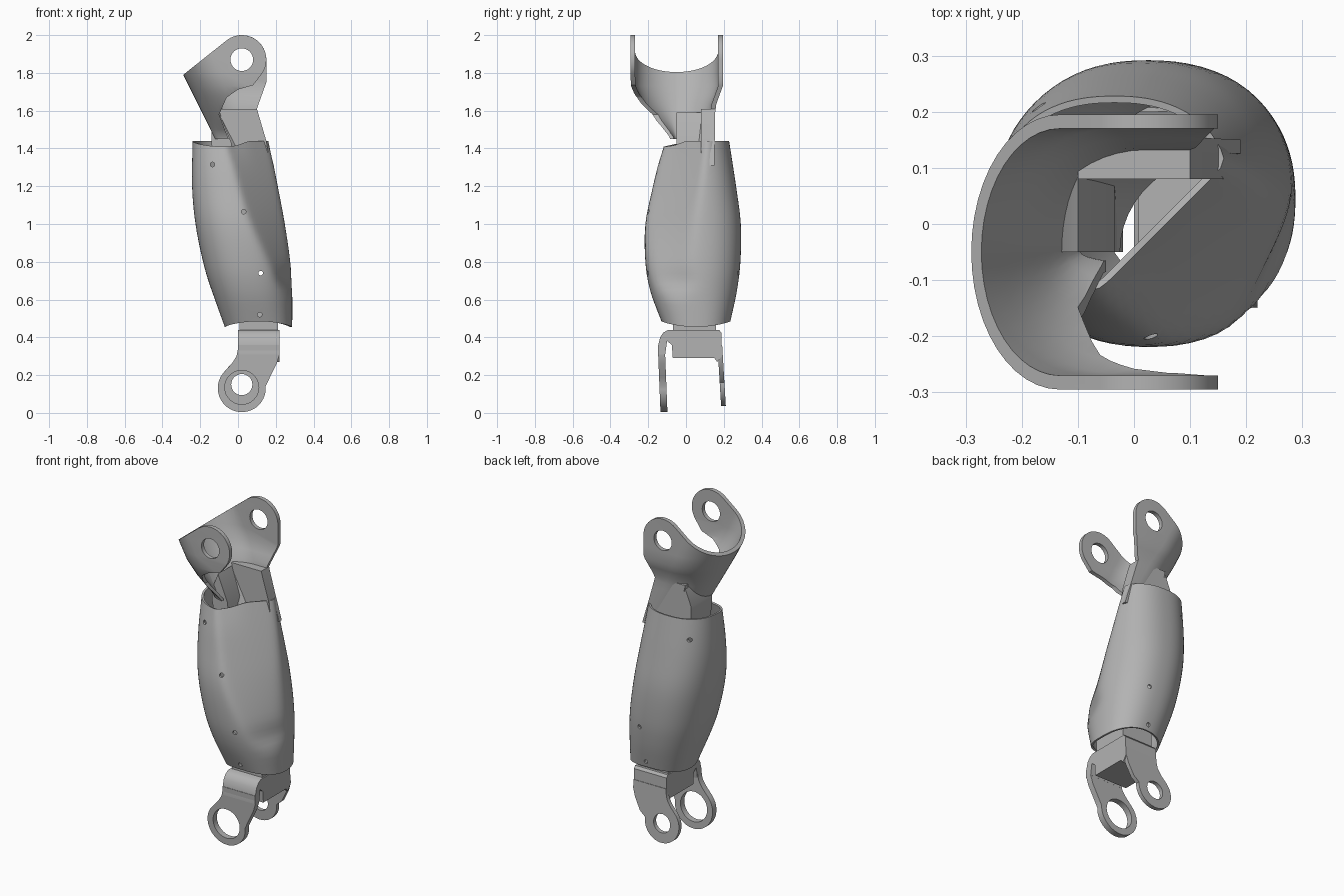
import bpy, bmesh
from math import sin, cos, radians, pi

if "Cube" in bpy.data.objects:
    bpy.data.objects.remove(bpy.data.objects["Cube"])

grey = bpy.data.materials.new("matte grey")
grey.use_nodes = True
grey.diffuse_color = (0.45, 0.45, 0.45, 1)
grey.node_tree.nodes["Principled BSDF"].inputs["Base Color"].default_value = (0.45, 0.45, 0.45, 1)


def solid(name, rings, capped=True):
    """Skin a stack of equal-length closed rings."""
    bm = bmesh.new()
    rows = [[bm.verts.new(p) for p in ring] for ring in rings]
    n = len(rows[0])
    for a, b in zip(rows, rows[1:]):
        for j in range(n):
            k = (j + 1) % n
            bm.faces.new((a[j], a[k], b[k], b[j]))
    if capped:
        bm.faces.new(rows[0][::-1])
        bm.faces.new(rows[-1])
        bmesh.ops.recalc_face_normals(bm, faces=bm.faces)
    mesh = bpy.data.meshes.new(name)
    bm.to_mesh(mesh)
    bm.free()
    mesh.materials.append(grey)
    ob = bpy.data.objects.new(name, mesh)
    bpy.context.collection.objects.link(ob)
    return ob


def plate(name, pts, y0, y1, lean=0):
    """Front outline (x, z) given depth along y, optionally leaning with height."""
    return solid(name, [[(x, y + lean * z, z) for x, z in pts] for y in (y0, y1)])


def bar(name, pts, x0, x1):
    """Side outline (y, z) given width along x."""
    return solid(name, [[(x, y, z) for y, z in pts] for x in (x0, x1)])


def arc(cx, cz, r, a0, a1, n=28):
    angles = [radians(a0 + (a1 - a0) * i / n) for i in range(n + 1)]
    return [(cx + r * cos(a), cz + r * sin(a)) for a in angles]


def pin(cx, cz, r, y0, y1):
    return plate("cutter", arc(cx, cz, r, 0, 348, 29), y0, y1)


def carve(ob, *steps):
    """Run boolean steps (operation, cutter), bake them and drop the cutters."""
    for op, cutter in steps:
        cutter.hide_render = True
        mod = ob.modifiers.new(op, 'BOOLEAN')
        mod.operation, mod.object, mod.solver = op, cutter, 'EXACT'
    bpy.context.view_layer.update()
    graph = bpy.context.evaluated_depsgraph_get()
    baked = bpy.data.meshes.new_from_object(ob.evaluated_get(graph))
    ob.modifiers.clear()
    ob.data = baked
    for _, cutter in steps:
        bpy.data.objects.remove(cutter)


def lerp(table, z):
    """Piecewise linear lookup in ascending (z, value) pairs."""
    for (z0, v0), (z1, v1) in zip(table, table[1:]):
        if z <= z1:
            break
    return v0 + (v1 - v0) * (z - z0) / (z1 - z0)


# Sleeve: oval sections with a flat scoop that fades out toward the bottom
# rows: z, x min, x max, y min, y max, scoop distance, scoop direction
SECTIONS = [
    (0.47, -0.07, 0.287, -0.13, 0.235, 0.40, -20),
    (0.65, -0.14, 0.287, -0.19, 0.27, 0.265, -20),
    (0.80, -0.185, 0.278, -0.215, 0.288, 0.235, -28),
    (1.00, -0.225, 0.25, -0.215, 0.29, 0.178, -35),
    (1.20, -0.243, 0.215, -0.175, 0.265, 0.115, -40),
    (1.44, -0.24, 0.17, -0.12, 0.228, 0.04, -45),
]


def spline(rows, steps=5):
    out = []
    for i in range(len(rows) - 1):
        p0, p1 = rows[max(i - 1, 0)], rows[i]
        p2, p3 = rows[i + 1], rows[min(i + 2, len(rows) - 1)]
        for s in range(steps):
            t = s / steps
            out.append([b + t / 2 * (c - a + t * (2 * a - 5 * b + 4 * c - d + t * (3 * (b - c) + d - a)))
                        for a, b, c, d in zip(p0, p1, p2, p3)])
    return out + [rows[-1]]


def sleeve_ring(z, xa, xb, ya, yb, dist, turn, n=80):
    cx, cy, hx, hy = (xa + xb) / 2, (ya + yb) / 2, (xb - xa) / 2, (yb - ya) / 2
    f = radians(turn)
    gap = dist - cx * cos(f) - cy * sin(f)
    bottom, top = max(0, 1 - (z - 0.47) / 0.15), max(0, 1 - (1.44 - z) / 0.15)
    ring = []
    for j in range(n):
        a = 2 * pi * j / n
        r = (abs(cos(a) / hx) ** 2.3 + abs(sin(a) / hy) ** 2.3) ** (-1 / 2.3)
        c = cos(a - f)
        if c > 0.05:
            r = (r ** -24 + (gap / c) ** -24) ** (-1 / 24)
        dip = 0.03 * max(0, cos(a + radians(105))) ** 2
        ring.append((cx + r * cos(a), cy + r * sin(a), z - 0.015 * bottom * cos(2 * a) - dip * top))
    return ring


sleeve = solid("sleeve", [sleeve_ring(*row) for row in spline(SECTIONS)], capped=False)
wall = sleeve.modifiers.new("wall", 'SOLIDIFY')
wall.thickness, wall.offset = 0.012, -1

# Screw holes in the front and back of the sleeve
front_holes = [(-0.135, 1.315), (0.03, 1.065), (0.12, 0.74), (0.115, 0.52)]
back_holes = [(-0.17, 1.32), (0.12, 0.74), (0.1, 0.52)]
carve(sleeve,
      *[('DIFFERENCE', pin(x, z, 0.012, -0.4, 0)) for x, z in front_holes],
      *[('DIFFERENCE', pin(x, z, 0.012, 0.05, 0.4)) for x, z in back_holes])

# Upper yoke: a leaning U-shaped wall, trimmed to a different outline on each half
SEAM = -0.05
FRONT_Y = [(1.3, -0.08), (1.46, -0.1), (1.55, -0.19), (1.635, -0.25), (1.74, -0.295), (2.1, -0.295)]
BACK_Y = [(1.3, 0.15), (1.62, 0.155), (1.73, 0.195), (2.1, 0.195)]


def u_ring(z):
    cx = -0.07 + 0.5 * (1.79 - z)
    ya, yb = lerp(FRONT_Y, z), lerp(BACK_Y, z)

    def path(t):
        pts = [(0.4, ya + t)]
        for i in range(25):
            a = pi * i / 24
            h = (SEAM - ya if i <= 12 else yb - SEAM) - t
            pts.append((cx - (0.22 - t) * sin(a), SEAM - h * cos(a)))
        return pts + [(0.4, yb - t)]

    return [(x, y, z) for x, y in path(0) + path(0.025)[::-1]]


corner, eye = (-0.29, 1.79), (0.02, 1.87)
front_trim = arc(*eye, 0.13, 128, -35) + [
    (0.08, 1.735), (0.0, 1.712), (-0.06, 1.67), (-0.1, 1.58), (-0.05, 1.45), (-0.13, 1.45), corner]
back_trim = arc(*eye, 0.13, 128, 0) + [
    (0.15, 1.75), (0.125, 1.68), (0.1, 1.61), (0.15, 1.44), (0.19, 1.31), (-0.06, 1.31), (-0.13, 1.45), corner]
levels = [1.3, 1.38, 1.46, 1.5, 1.55, 1.59, 1.635, 1.68, 1.73, 1.8, 1.9, 2.05]
for name, trim, y0, y1 in (("upper_yoke_front", front_trim, -0.4, SEAM),
                           ("upper_yoke_back", back_trim, SEAM, 0.4)):
    half = solid(name, [u_ring(z) for z in levels])
    carve(half, ('INTERSECT', plate("cutter", trim, y0, y1)),
          ('DIFFERENCE', pin(*eye, 0.06, -0.5, 0.5)))

# Upper post: angle section running down into the sleeve
plate("post_back_plate", [(-0.1, 1.61), (0.1, 1.61), (0.15, 1.44), (0.2, 1.1), (-0.02, 1.1), (-0.06, 1.44)],
      0.08, 0.15)
plate("post_side_plate", [(-0.14, 1.49), (-0.1, 1.59), (-0.035, 1.43), (-0.02, 1.1), (-0.08, 1.1), (-0.14, 1.42)],
      SEAM, 0.15)

# Lower fork: bridge, neck inside the sleeve, and two splayed arms
bar("fork_bridge", [(-0.149, 0.31), (-0.147, 0.36), (-0.137, 0.4), (-0.12, 0.425), (-0.095, 0.44),
                    (0.175, 0.44), (0.187, 0.425), (0.19, 0.3), (0.165, 0.27), (0.15, 0.29),
                    (-0.07, 0.29), (-0.075, 0.36), (-0.1, 0.38), (-0.11, 0.31)], 0.0, 0.22)
bar("fork_neck", [(-0.07, 0.43), (0.16, 0.43), (0.16, 0.6), (-0.07, 0.6)], 0.008, 0.212)


def arm_outline(cz, r):
    return [(0.22, 0.36), (0.22, 0.31), (0.205, 0.26), (0.17, 0.19)] + arc(0.02, cz, r, 5, -225) + [
        (-0.03, 0.265), (-0.008, 0.3), (0.0, 0.34), (0.0, 0.36)]


front_arm = plate("fork_front_arm", arm_outline(0.131, 0.127), -0.135, -0.098, -0.04)
carve(front_arm, ('DIFFERENCE', pin(0.02, 0.135, 0.09, -0.4, 0)))
back_arm = plate("fork_back_arm", arm_outline(0.15, 0.115), 0.188, 0.213, -0.06)
carve(back_arm, ('DIFFERENCE', pin(0.02, 0.15, 0.056, 0, 0.4)))

# Smooth curved surfaces, keep crisp edges
bpy.ops.object.select_all(action='DESELECT')
for ob in bpy.context.collection.objects:
    if ob.type == 'MESH' and ob.data.materials and ob.data.materials[0] == grey:
        ob.select_set(True)
        bpy.context.view_layer.objects.active = ob
bpy.ops.object.shade_smooth_by_angle(angle=radians(35))
